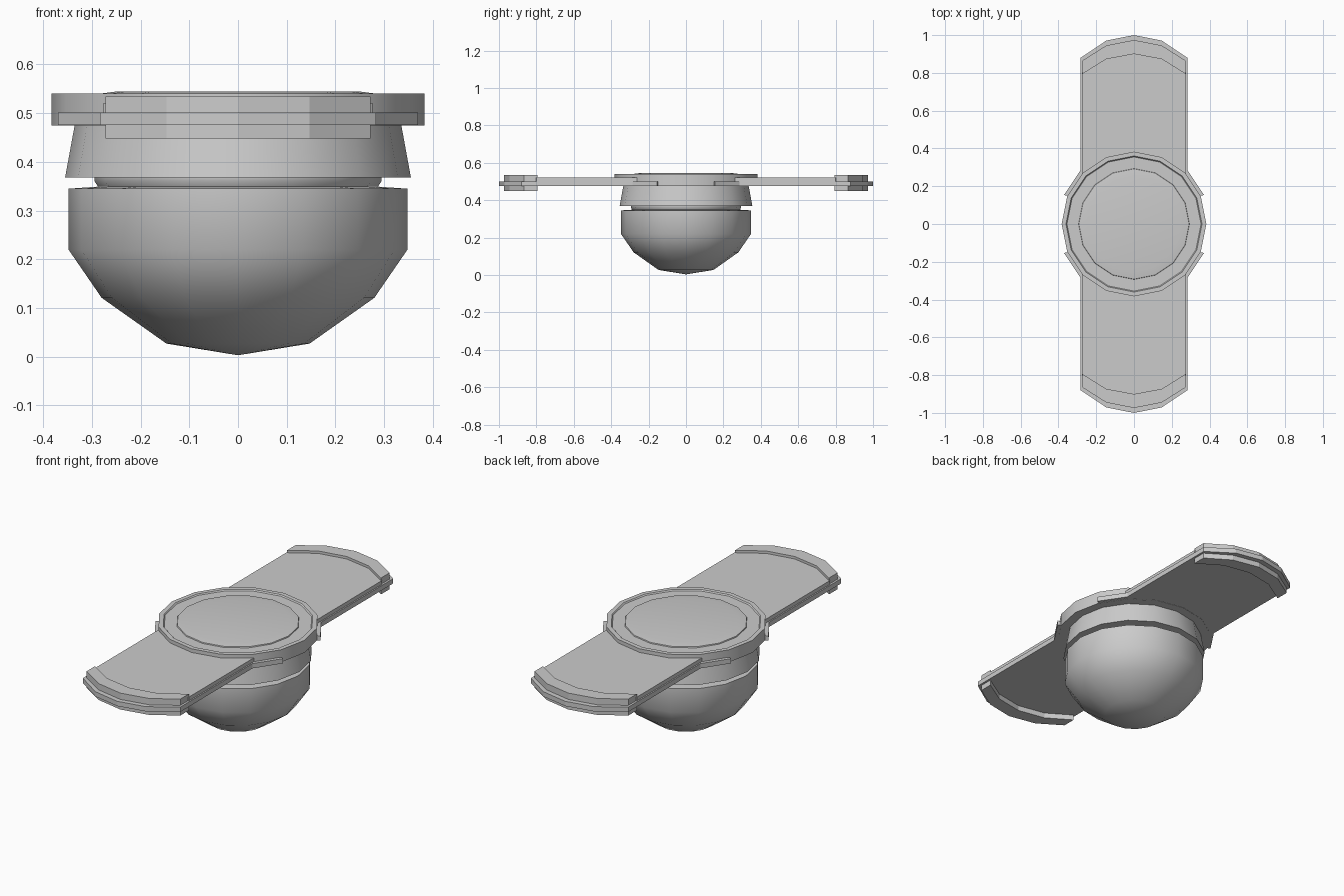
import bpy, bmesh
from math import radians, sin, cos, tau

if "Cube" in bpy.data.objects:
    bpy.data.objects.remove(bpy.data.objects["Cube"])

SIDES = 16


def finish(name, bm, smooth=None):
    bmesh.ops.remove_doubles(bm, verts=bm.verts, dist=1e-5)
    bmesh.ops.recalc_face_normals(bm, faces=bm.faces)
    mesh = bpy.data.meshes.new(name)
    bm.to_mesh(mesh)
    bm.free()
    obj = bpy.data.objects.new(name, mesh)
    bpy.context.collection.objects.link(obj)
    if smooth:
        bpy.ops.object.select_all(action='DESELECT')
        obj.select_set(True)
        bpy.context.view_layer.objects.active = obj
        bpy.ops.object.shade_smooth_by_angle(angle=radians(smooth))
    return obj


def lathe(name, profile, smooth=40):
    """Revolve (radius, z) points around the z axis."""
    bm = bmesh.new()
    verts = [bm.verts.new((r, 0, z)) for r, z in profile]
    edges = [bm.edges.new(pair) for pair in zip(verts, verts[1:])]
    bmesh.ops.spin(bm, geom=verts + edges, cent=(0, 0, 0), axis=(0, 0, 1),
                   angle=tau, steps=SIDES, use_duplicate=False)
    return finish(name, bm, smooth)


def prism(name, outline, z0, z1):
    bm = bmesh.new()
    face = bm.faces.new([bm.verts.new((x, y, z0)) for x, y in outline])
    ext = bmesh.ops.extrude_face_region(bm, geom=[face], use_keep_orig=True)
    for v in ext['geom']:
        if isinstance(v, bmesh.types.BMVert):
            v.co.z = z1
    return finish(name, bm)


def symmetric(half):
    """Complete a right-hand outline (tip last, x = 0) with its mirror image."""
    return half + [(-x, y) for x, y in reversed(half) if x > 0]


def flip(outline, s):
    return [(x, s * y) for x, y in outline]


# Rounded underside bowl
lathe("bowl", [(0, 0.003), (0.147, 0.027), (0.28, 0.121), (0.348, 0.22),
               (0.348, 0.345), (0.29, 0.349), (0, 0.349)])
# Recessed neck between bowl and collar
lathe("neck", [(0.285, 0.346), (0.295, 0.361), (0.295, 0.370)])
# Tapered collar
lathe("collar", [(0, 0.368), (0.355, 0.368), (0.335, 0.477), (0, 0.477)])
# Outer ring with a shallow lip
lathe("dial_ring", [(0, 0.475), (0.383, 0.475), (0.383, 0.54), (0.36, 0.54),
                    (0.355, 0.534), (0, 0.534)], 30)
# Slightly domed centre disc
lathe("centre_disc", [(0.295, 0.53), (0.292, 0.539), (0.25, 0.5445), (0, 0.545)])

# Strap halves: base layer, upper layer and raised end rims above and below
base = symmetric([(0.37, 0.14), (0.37, 0.155), (0.283, 0.285), (0.283, 0.88),
                  (0.147, 0.971), (0, 1.0)])
base = [(0.37, 0.0)] + base[1:-1] + [(-0.37, 0.0)]
base[0], base[-1] = (0.36, 0.15), (-0.36, 0.15)
upper = symmetric([(0.276, 0.2), (0.276, 0.80), (0.147, 0.90), (0, 0.93)])
rim_outer = symmetric([(0.272, 0.866), (0.147, 0.945), (0, 0.974)])
rim_inner = symmetric([(0.272, 0.795), (0.147, 0.873), (0, 0.90)])
rim = rim_outer + rim_inner[::-1]

for side, s in (("back", 1), ("front", -1)):
    prism(f"strap_base_{side}", flip(base, s), 0.476, 0.501)
    prism(f"strap_top_{side}", flip(upper, s), 0.499, 0.521)
    prism(f"end_rim_upper_{side}", flip(rim, s), 0.5, 0.534)
    prism(f"end_rim_lower_{side}", flip(rim, s), 0.448, 0.477)
